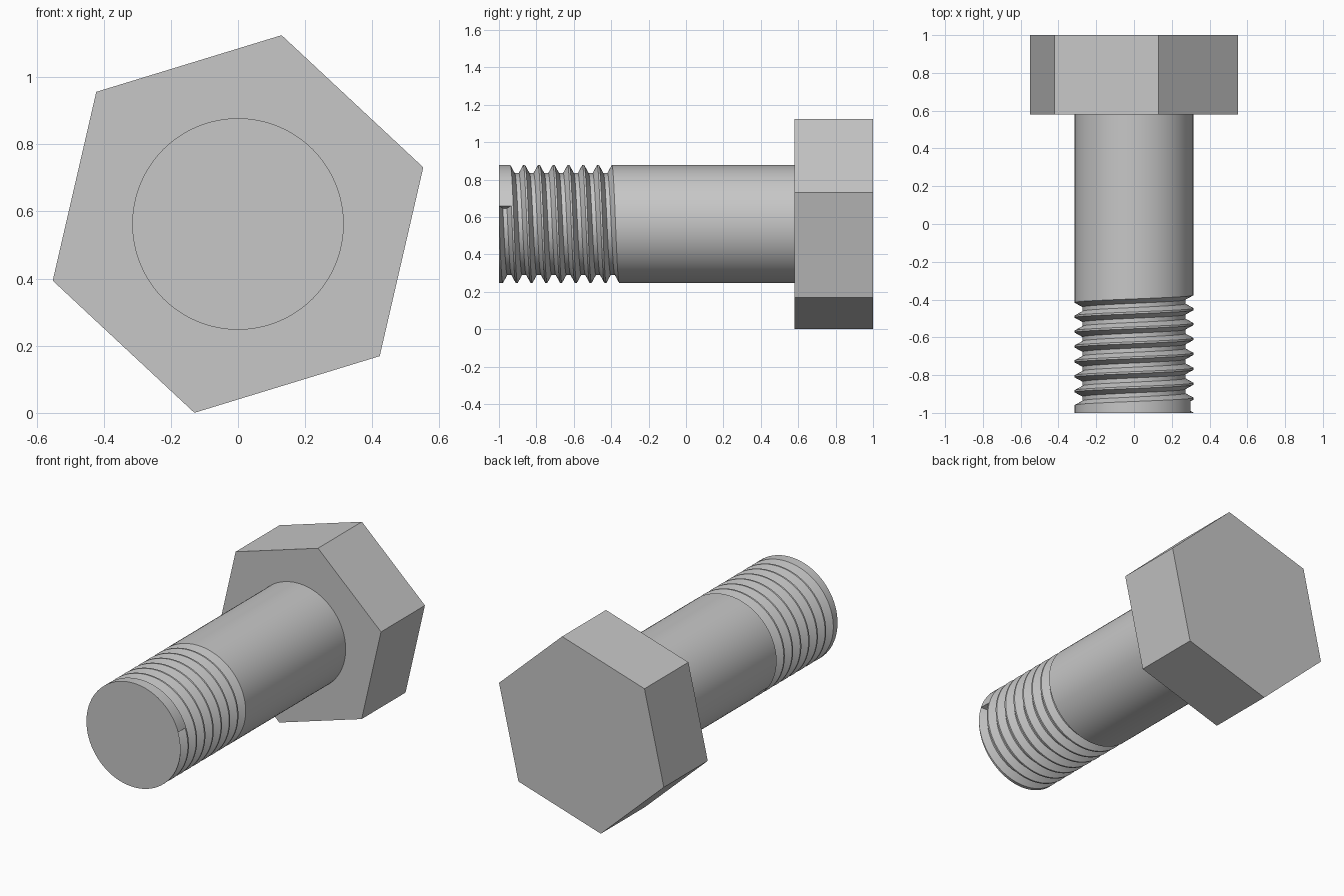
import bpy, bmesh
from math import sin, cos, radians, tau

cube = bpy.data.objects.get("Cube")
if cube:
    bpy.data.objects.remove(cube, do_unlink=True)

AXIS_Z = 0.5625                      # height of the bolt's axis
TIP, COLLAR, END = -1.0, 0.58, 1.0   # tip, underside of head, back of head
RADIUS, DEPTH = 0.315, 0.043
PITCH, OPENING, ROOT = 0.079, 0.069, 0.022
GROOVE_Y, STEPS = -0.905, 80
START, STOP = -0.8, 6.65             # groove ends, in turns from the top
THREAD_LIMIT = -0.3

steel = bpy.data.materials.new("grey steel")
steel.use_nodes = True
grey = (0.57, 0.57, 0.57, 1)
steel.diffuse_color = grey
steel.node_tree.nodes["Principled BSDF"].inputs["Base Color"].default_value = grey


def finish(name, bm):
    bmesh.ops.recalc_face_normals(bm, faces=bm.faces)
    mesh = bpy.data.meshes.new(name)
    bm.to_mesh(mesh)
    bm.free()
    mesh.materials.append(steel)
    obj = bpy.data.objects.new(name, mesh)
    bpy.context.collection.objects.link(obj)
    return obj


def column(bm, turn, side):
    """One lengthwise row of points; the groove advances with the turn."""
    def point(r, y):
        return bm.verts.new((r * sin(turn * tau), y, AXIS_Z + r * cos(turn * tau)))

    verts = [point(RADIUS, TIP)]
    for k in range(-2, 10):
        t = k + turn
        centre = GROOVE_Y + PITCH * t
        cut = DEPTH if START < t + side < STOP else 0
        for offset, depth in ((-OPENING, 0), (-ROOT, cut), (ROOT, cut), (OPENING, 0)):
            y = min(max(centre + offset / 2, TIP), THREAD_LIMIT)
            verts.append(point(RADIUS - depth, y))
    verts.append(point(RADIUS, COLLAR))
    return verts


# Threaded shank: paired columns give the groove square ends
bm = bmesh.new()
columns = []
for j in range(STEPS + 1):
    turn = j / STEPS
    paired = min(abs(turn - START % 1), abs(turn - STOP % 1)) < 0.001
    for side in ((-0.002, 0.002) if paired else (0,)):
        columns.append(column(bm, turn, side))
for a, b in zip(columns, columns[1:]):
    for i in range(len(a) - 1):
        bm.faces.new((a[i], a[i + 1], b[i + 1], b[i]))
bmesh.ops.remove_doubles(bm, verts=bm.verts, dist=0.0002)
bmesh.ops.holes_fill(bm, edges=[e for e in bm.edges if e.is_boundary], sides=0)
shank = finish("threaded_shank", bm)
bpy.ops.object.select_all(action='DESELECT')
shank.select_set(True)
bpy.context.view_layer.objects.active = shank
bpy.ops.object.shade_smooth_by_angle(angle=radians(30))

# Hexagonal head
bm = bmesh.new()
corners = [radians(17 + 60 * i) for i in range(6)]
base = bm.faces.new([bm.verts.new((0.577 * cos(a), COLLAR, AXIS_Z + 0.577 * sin(a)))
                     for a in corners])
extruded = bmesh.ops.extrude_face_region(bm, geom=[base], use_keep_orig=True)["geom"]
bmesh.ops.translate(bm, vec=(0, END - COLLAR, 0),
                    verts=[v for v in extruded if isinstance(v, bmesh.types.BMVert)])
finish("hex_head", bm)
